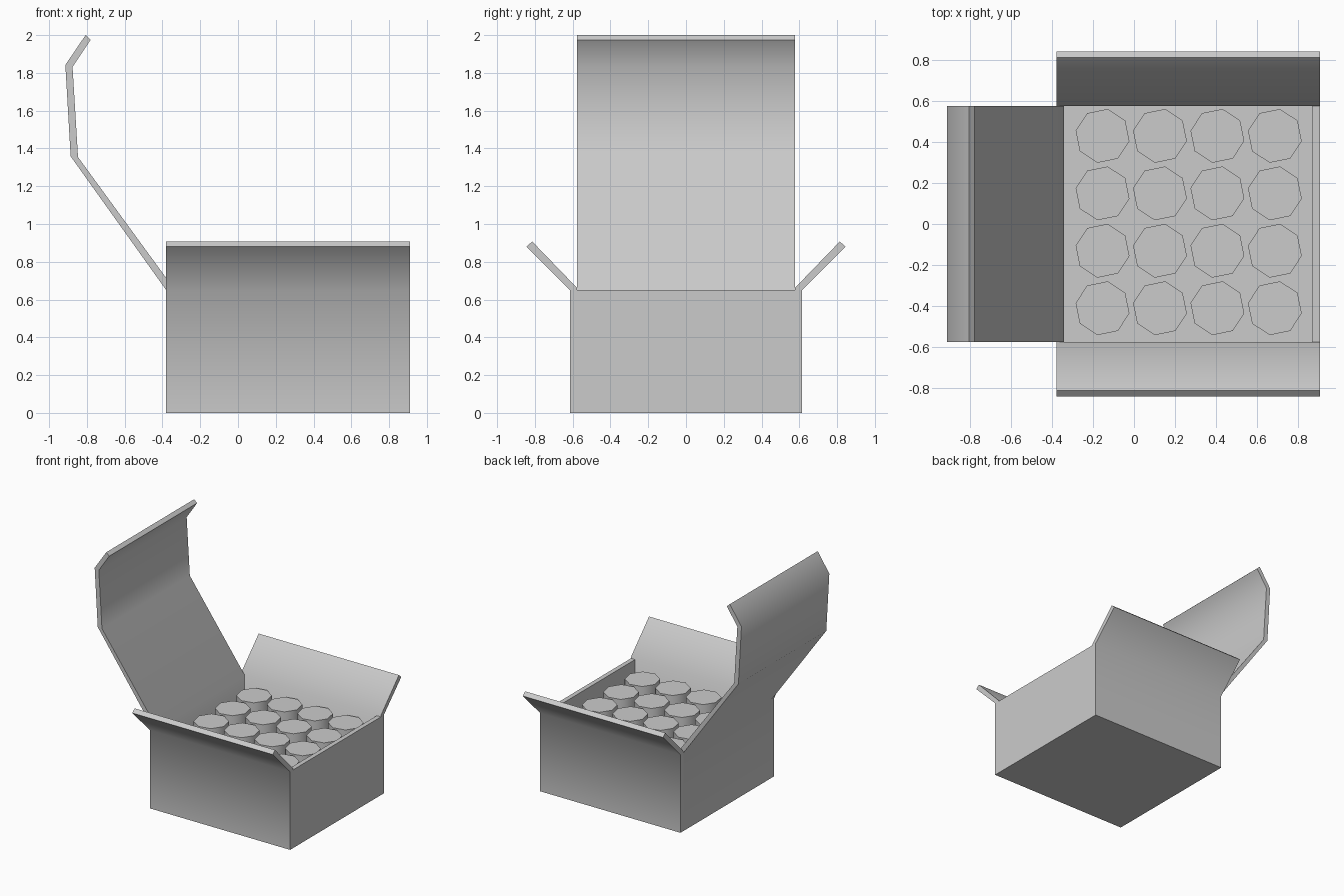
import bpy, bmesh, math

if "Cube" in bpy.data.objects:
    bpy.data.objects.remove(bpy.data.objects["Cube"])

SMOOTH = math.radians(50)


def finish(name, bm):
    bmesh.ops.recalc_face_normals(bm, faces=bm.faces)
    mesh = bpy.data.meshes.new(name)
    bm.to_mesh(mesh)
    bm.free()
    ob = bpy.data.objects.new(name, mesh)
    bpy.context.collection.objects.link(ob)
    bpy.ops.object.select_all(action='DESELECT')
    ob.select_set(True)
    bpy.context.view_layer.objects.active = ob
    bpy.ops.object.shade_smooth_by_angle(angle=SMOOTH)
    return ob


def sheet(name, outer, inner, axis, lo, hi):
    """Card strip: matching outer/inner profile points extruded along x or y."""
    bm = bmesh.new()

    def ring(o, i):
        out = []
        for h, z in (o, i):
            for d in (lo, hi):
                out.append(bm.verts.new((d, h, z) if axis == 'x' else (h, d, z)))
        return out                      # outer lo, outer hi, inner lo, inner hi

    rings = [ring(o, i) for o, i in zip(outer, inner)]
    for a, b in zip(rings, rings[1:]):
        for i, j in ((0, 1), (1, 3), (3, 2), (2, 0)):
            bm.faces.new((a[i], a[j], b[j], b[i]))
    for r in (rings[0], rings[-1]):
        bm.faces.new((r[0], r[1], r[3], r[2]))
    return finish(name, bm)


X0, X1, Y, T, H = -0.38, 0.91, 0.615, 0.038, 0.65

# Front and back walls, each with its flared flap
for name, s in (("front_wall_flap", -1), ("back_wall_flap", 1)):
    sheet(name,
          [(s * Y, 0), (s * Y, H), (s * 0.845, 0.88)],
          [(s * (Y - T), 0), (s * (Y - T), H + 0.012), (s * 0.814, 0.907)],
          'x', X0, X1)

# Left wall running up into the folded-back lid
sheet("left_wall_lid",
      [(X0, 0), (X0, H), (-0.886, 1.358), (-0.914, 1.842), (-0.807, 2.0)],
      [(X0 + T, 0), (X0 + T, H + 0.012), (-0.847, 1.354), (-0.876, 1.832), (-0.78, 1.975)],
      'y', T - Y, Y - T)

# Right wall and floor
sheet("right_wall", [(X1, 0), (X1, H)], [(X1 - T, 0), (X1 - T, H)], 'y', T - Y, Y - T)
sheet("floor", [(X0 + T, 0), (X1 - T, 0)], [(X0 + T, T), (X1 - T, T)], 'y', T - Y, Y - T)

# Four by four octagonal cans standing on the floor
top, radius, step = 0.60, 0.134, 0.281
for row in range(4):
    for col in range(4):
        bm = bmesh.new()
        bmesh.ops.create_cone(bm, cap_ends=True, segments=8, radius1=radius,
                              radius2=radius, depth=top - T)
        # create_cone starts on an axis, so turn the octagon slightly
        a = math.radians(-11)
        for v in bm.verts:
            base = round(math.atan2(v.co.y, v.co.x) / (math.pi / 4) - 0.01) * math.pi / 4
            v.co.x, v.co.y = radius * math.cos(base + a), radius * math.sin(base + a)
        can = finish(f"can_{row}_{col}", bm)
        can.location = (-0.154 + col * step, -0.412 + row * step, (top + T) / 2)
